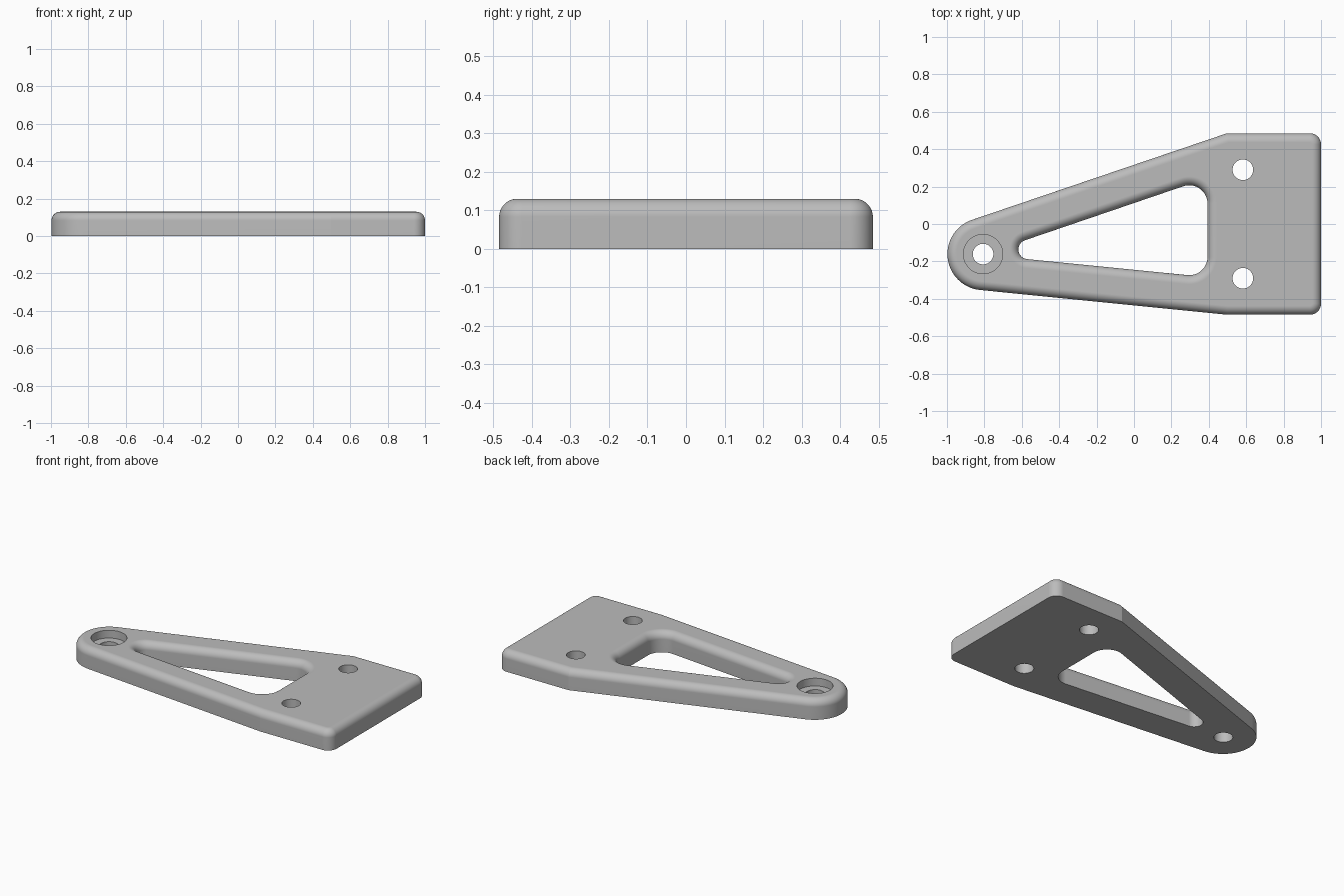
import bpy, bmesh
from math import sin, cos, pi, radians
from mathutils import Vector

cube = bpy.data.objects.get("Cube")
if cube:
    bpy.data.objects.remove(cube, do_unlink=True)

HEIGHT = 0.13
FILLET = 0.047
FILLET_STEPS = 24
ARC_STEPS = 40
CIRCLE_STEPS = 96
PIVOT = (-0.807, -0.161)

# Corners as (x, y, radius), counter-clockwise
OUTLINE = [(-1.709, -0.264, 0.193), (0.497, -0.485, 0), (1, -0.485, 0.06),
           (1, 0.485, 0.06), (0.497, 0.485, 0)]
WINDOW = [(-0.809, -0.164, 0.052), (0.393, -0.284, 0.098), (0.393, 0.246, 0.098)]


def rounded_loop(corners, inset):
    """Polygon with rounded corners, moved inwards by inset."""
    points = []
    for i, (x, y, r) in enumerate(corners):
        here = Vector((x, y))
        before = (Vector(corners[i - 1][:2]) - here).normalized()
        after = (Vector(corners[(i + 1) % len(corners)][:2]) - here).normalized()
        bisector = (before + after).normalized()
        half = before.angle(after) / 2
        if r == 0:
            points.append(here + bisector * inset / sin(half))
            continue
        center = here + bisector * r / sin(half)
        sweep = pi / 2 - half
        for k in range(ARC_STEPS + 1):
            a = sweep * (2 * k / ARC_STEPS - 1)
            d = -bisector
            turned = Vector((d.x * cos(a) - d.y * sin(a), d.x * sin(a) + d.y * cos(a)))
            points.append(center + turned * (r - inset))
    return points


def circle_loop(center, radius):
    return [Vector(center) + radius * Vector((cos(a), sin(a)))
            for a in (2 * pi * k / CIRCLE_STEPS for k in range(CIRCLE_STEPS))]


bm = bmesh.new()


def ring(points, z):
    return [bm.verts.new((p.x, p.y, z)) for p in points]


def bridge(low, high):
    n = len(low)
    for i in range(n):
        j = (i + 1) % n
        bm.faces.new((low[i], low[j], high[j], high[i]))


def wall(rings):
    """Join a stack of rings and return the first and last."""
    for low, high in zip(rings, rings[1:]):
        bridge(low, high)
    return rings[0], rings[-1]


def filleted_wall(corners, side):
    rings = [ring(rounded_loop(corners, 0), 0)]
    for k in range(FILLET_STEPS + 1):
        a = pi / 2 * k / FILLET_STEPS
        rings.append(ring(rounded_loop(corners, side * FILLET * (1 - cos(a))),
                          HEIGHT - FILLET * (1 - sin(a))))
    return wall(rings)


def cap(rings):
    """Fill the flat area between an outer ring and its holes."""
    edges = [bm.edges.get((r[i - 1], r[i])) for r in rings for i in range(len(r))]
    bmesh.ops.triangle_fill(bm, edges=edges, use_beauty=True, use_dissolve=False)


# Outer edge and window, rounded along the top
walls = [filleted_wall(OUTLINE, 1), filleted_wall(WINDOW, -1)]

# Two plain mounting holes
for y in (-0.29, 0.29):
    hole = circle_loop((0.582, y), 0.055)
    walls.append(wall([ring(hole, 0), ring(hole, HEIGHT)]))

# Counterbored pivot hole
bore = circle_loop(PIVOT, 0.055)
seat = circle_loop(PIVOT, 0.105)
floor = HEIGHT - 0.05
walls.append(wall([ring(bore, 0), ring(bore, floor), ring(seat, floor), ring(seat, HEIGHT)]))

# Flat underside and top
cap([w[0] for w in walls])
cap([w[1] for w in walls])
bmesh.ops.recalc_face_normals(bm, faces=bm.faces)

mesh = bpy.data.meshes.new("bracket_plate")
bm.to_mesh(mesh)
bm.free()
plate = bpy.data.objects.new("bracket_plate", mesh)
bpy.context.collection.objects.link(plate)

# Plain grey finish
grey = bpy.data.materials.new("plain_grey")
grey.use_nodes = True
colour = (0.5, 0.5, 0.5, 1)
grey.diffuse_color = colour
grey.node_tree.nodes["Principled BSDF"].inputs["Base Color"].default_value = colour
mesh.materials.append(grey)

# Smooth rounded walls, flat level faces
bpy.ops.object.select_all(action="DESELECT")
plate.select_set(True)
bpy.context.view_layer.objects.active = plate
bpy.ops.object.shade_smooth_by_angle(angle=radians(4.9))
for face in mesh.polygons:
    if abs(face.normal.z) > 0.9999:
        face.use_smooth = False
